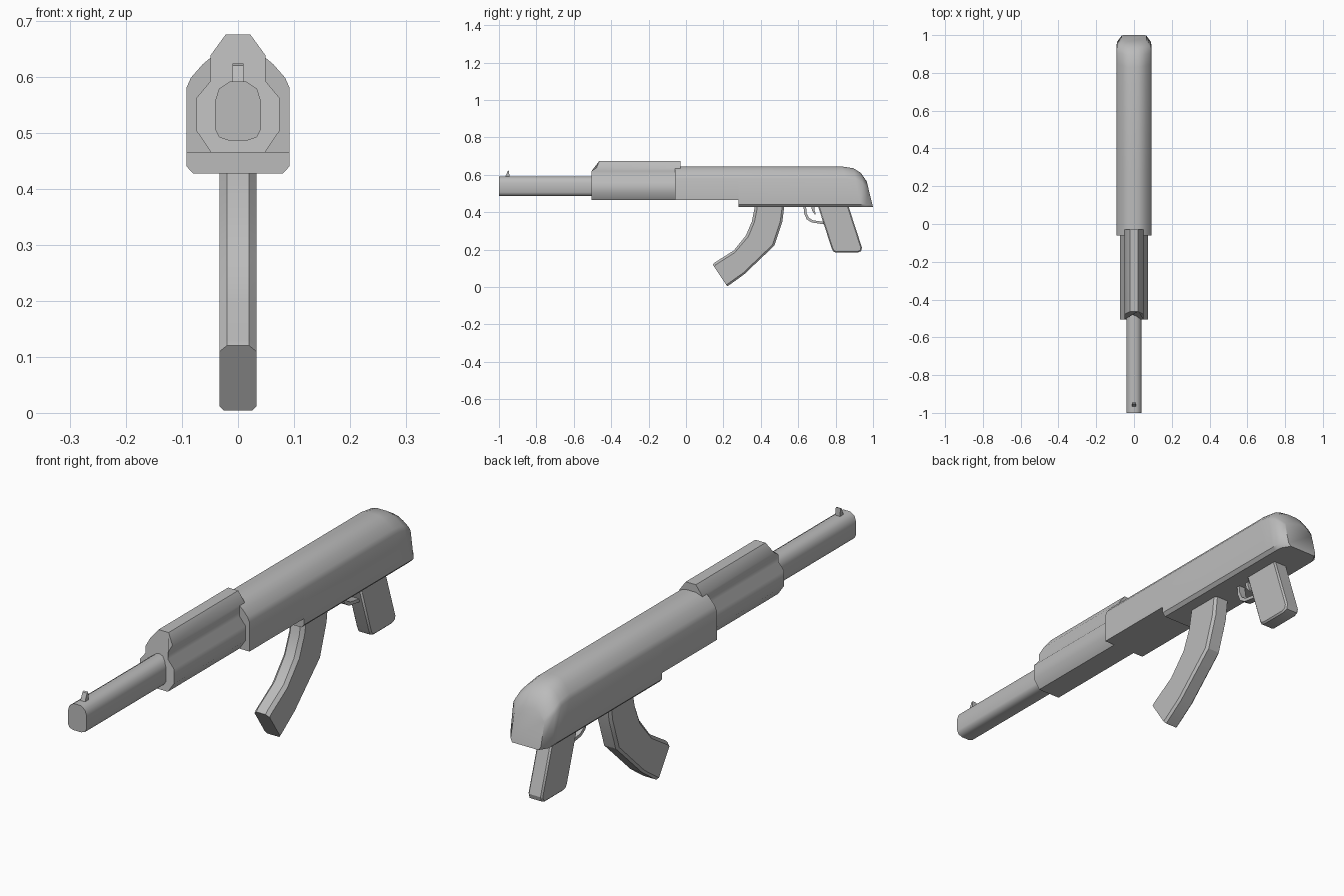
import bpy, bmesh, math

if "Cube" in bpy.data.objects:
    bpy.data.objects.remove(bpy.data.objects["Cube"])

metal = bpy.data.materials.new("plain_grey")
metal.diffuse_color = (0.5, 0.5, 0.5, 1)
metal.use_nodes = True
metal.node_tree.nodes["Principled BSDF"].inputs["Base Color"].default_value = metal.diffuse_color


def finish(bm, name, angle):
    bmesh.ops.remove_doubles(bm, verts=bm.verts, dist=0.0003)
    bmesh.ops.recalc_face_normals(bm, faces=bm.faces)
    me = bpy.data.meshes.new(name)
    bm.to_mesh(me)
    bm.free()
    me.materials.append(metal)
    ob = bpy.data.objects.new(name, me)
    bpy.context.collection.objects.link(ob)
    bpy.ops.object.select_all(action='DESELECT')
    ob.select_set(True)
    bpy.context.view_layer.objects.active = ob
    bpy.ops.object.shade_smooth_by_angle(angle=math.radians(angle))
    return ob


def loft(name, rings, angle):
    """Skin a list of equal-length closed rings and cap both ends."""
    bm = bmesh.new()
    vs = [[bm.verts.new(p) for p in r] for r in rings]
    n = len(vs[0])
    for a, b in zip(vs, vs[1:]):
        for i in range(n):
            j = (i + 1) % n
            bm.faces.new((a[i], a[j], b[j], b[i]))
    bm.faces.new(vs[0])
    bm.faces.new(vs[-1])
    return finish(bm, name, angle)


def mirrored(half):
    """Complete a right-hand (x, z) outline with its left-hand half."""
    return half + [(-x, z) for x, z in reversed(half)]


def slab(name, outline, w, angle=30, bevel=0):
    """Side outline in (y, z), given a symmetric thickness in x."""
    ob = loft(name, [[(x, y, z) for y, z in outline] for x in (-w, w)], angle)
    if bevel:
        m = ob.modifiers.new("soft_edges", 'BEVEL')
        m.width = bevel
        m.segments = 1
        m.limit_method = 'ANGLE'
        m.angle_limit = math.radians(60)
    return ob


# Barrel
tube = mirrored([(.017, .486), (.034, .492), (.041, .506), (.041, .556),
                 (.034, .578), (.015, .591)])
loft("barrel", [[(x, y, z) for x, z in tube] for y in (-1, -.4)], 45)

# Handguard, with its raised top set back at the front
guard = mirrored([(.048, .465), (.074, .503), (.074, .562), (.049, .592),
                  (.049, .620), (.049, .638), (.022, .675)])


def guard_front(z):
    return -.505 if z < .63 else (-.478 if z < .65 else -.463)


loft("handguard", [[(x, guard_front(z), z) for x, z in guard],
                   [(x, -.03, z) for x, z in guard]], 45)

# Receiver with stepped underside and rounded tapering rear
# each station: bottom y, top y, bottom z, top z, half width
stations = [(-.06, -.06, .465, .645, .092), (.28, .28, .465, .645, .092),
            (.28, .28, .427, .645, .092), (.90, .83, .427, .645, .092),
            (.935, .895, .427, .635, .092), (.965, .935, .427, .610, .091),
            (1.0, .966, .427, .565, .066)]
rings = []
for yb, yt, zb, zt, w in stations:
    k = w / .092
    chamfer = .013 if zb < .46 else 0
    s = (zt - .465) / .18
    half = [(.080 * k, zb), (w, zb + chamfer)]
    half += [(x * k, .465 + h * s) for x, h in
             ((.092, .115), (.084, .133), (.063, .157), (.045, .172), (.022, .180))]
    rings.append([(x, yb + (yt - yb) * (z - zb) / (zt - zb), z)
                  for x, z in mirrored(half)])
loft("receiver", rings, 40)

# Curved magazine with chamfered edges: front y, z then rear y, z
spine = [(.37, .46, .527, .46), (.366, .42, .524, .42), (.352, .35, .515, .35),
         (.320, .275, .473, .222), (.255, .195, .310, .067), (.152, .130, .232, .011),
         (.143, .120, .220, .004)]
section = [(.020, 0), (.033, .09), (.033, .93), (.025, 1),
           (-.025, 1), (-.033, .93), (-.033, .09), (-.020, 0)]
loft("magazine", [[(x, a + (c - a) * t, b + (d - b) * t) for x, t in section]
                  for a, b, c, d in spine], 25)

# Pistol grip
slab("grip", [(.70, .45), (.779, .206), (.787, .190), (.802, .184), (.918, .184),
              (.936, .192), (.941, .210), (.863, .45)], .031, bevel=.006)

# Trigger guard, a bent strip
outer = [(.628, .44), (.631, .395), (.645, .362), (.672, .345), (.74, .335)]
inner = [(.74, .348), (.678, .357), (.656, .371), (.644, .398), (.642, .44)]
slab("trigger_guard", outer + inner, .014)

# Trigger
slab("trigger", [(.668, .44), (.674, .408), (.690, .386), (.694, .390),
                 (.686, .412), (.688, .44)], .008)

# Front sight
slab("front_sight", [(-.967, .585), (-.963, .598), (-.953, .620), (-.946, .623),
                     (-.944, .585)], .010)
